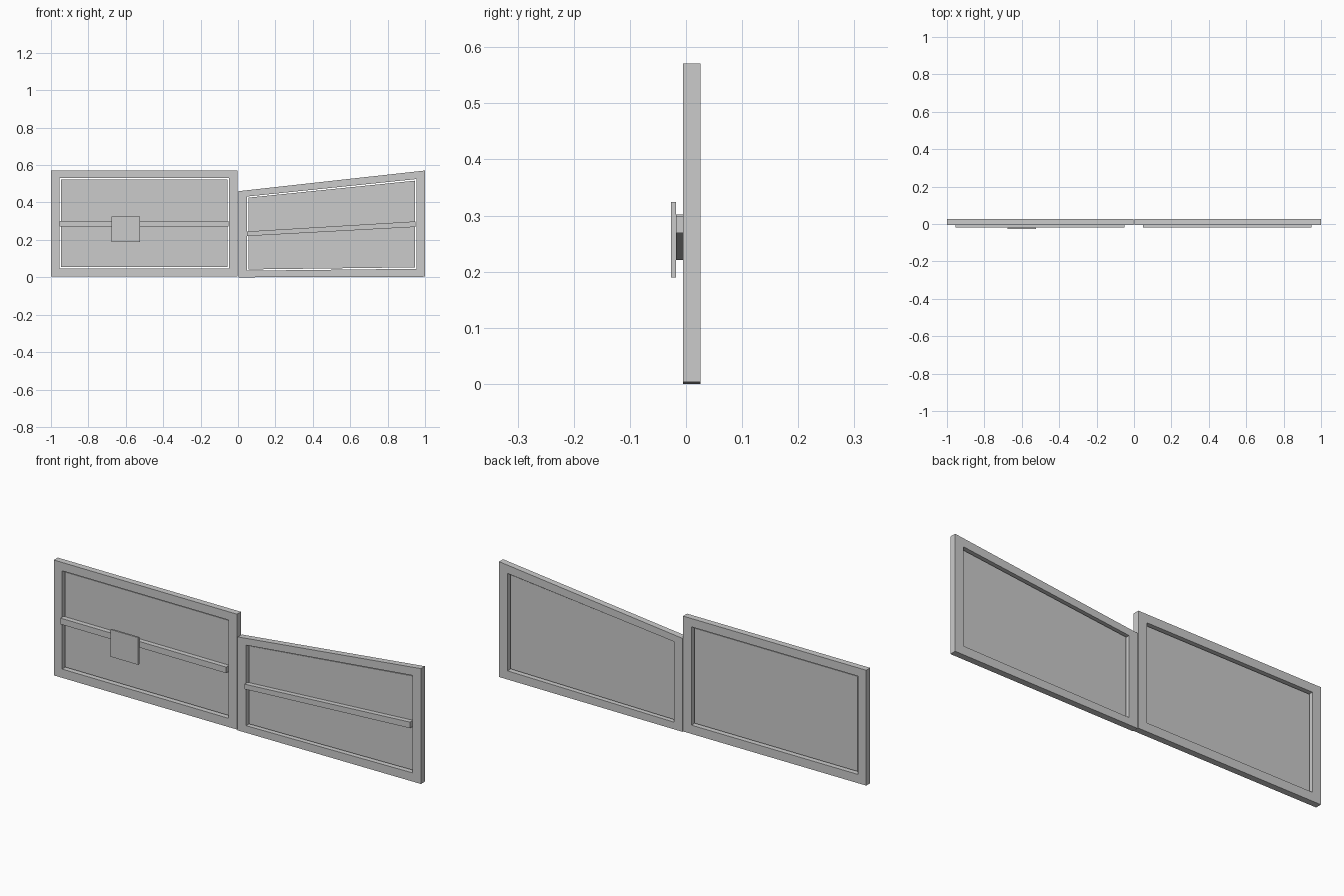
import bpy
import bmesh

cube = bpy.data.objects.get("Cube")
if cube:
    bpy.data.objects.remove(cube, do_unlink=True)

grey = bpy.data.materials.new("light grey")
grey.use_nodes = True
grey.diffuse_color = (0.6, 0.6, 0.6, 1)
grey.node_tree.nodes["Principled BSDF"].inputs["Base Color"].default_value = (0.6, 0.6, 0.6, 1)


def level(x, z):
    return z


def tapered(x, z):
    # Heights shrink evenly towards the centre of the pair
    return z * (0.81 + 0.19 * x) - 0.0024 * (1 - x)


def box(name, xs, ys, zs, shape=level):
    bm = bmesh.new()
    bmesh.ops.create_cube(bm, size=1)
    for v in bm.verts:
        x, y, z = (r[int(c > 0)] for r, c in zip((xs, ys, zs), v.co))
        v.co = (x, y, shape(x, z))
    mesh = bpy.data.meshes.new(name)
    bm.to_mesh(mesh)
    bm.free()
    mesh.materials.append(grey)
    obj = bpy.data.objects.new(name, mesh)
    bpy.context.collection.objects.link(obj)


FRAME_Y = (-0.005, 0.026)
SHEET_Y = (0.006, 0.015)
BAR_Y = (-0.018, 0.006)
BOTTOM, TOP = 0.003, 0.571
POST, GAP = 0.046, 0.008


def gate(side, x0, x1, shape):
    # Posts, with rails between them
    a, b = x0 + POST, x1 - POST
    box(side + "_outer_post" if x0 < 0 else side + "_inner_post", (x0, a), FRAME_Y, (BOTTOM, TOP), shape)
    box(side + "_inner_post" if x0 < 0 else side + "_outer_post", (b, x1), FRAME_Y, (BOTTOM, TOP), shape)
    box(side + "_bottom_rail", (a, b), FRAME_Y, (BOTTOM, 0.046), shape)
    box(side + "_top_rail", (a, b), FRAME_Y, (0.53, TOP), shape)
    # Infill sheet with a narrow gap all round
    box(side + "_sheet", (a + GAP, b - GAP), SHEET_Y, (0.046 + GAP, 0.53 - GAP), shape)
    # Raised bar across the front
    box(side + "_cross_bar", (a, b - 0.004), BAR_Y, (0.272, 0.302), shape)


gate("right", -1, -0.002, level)
gate("left", 0.002, 1, tapered)

# Small square plate on the level gate's bar
box("plate", (-0.675, -0.525), (-0.027, -0.018), (0.19, 0.324))
